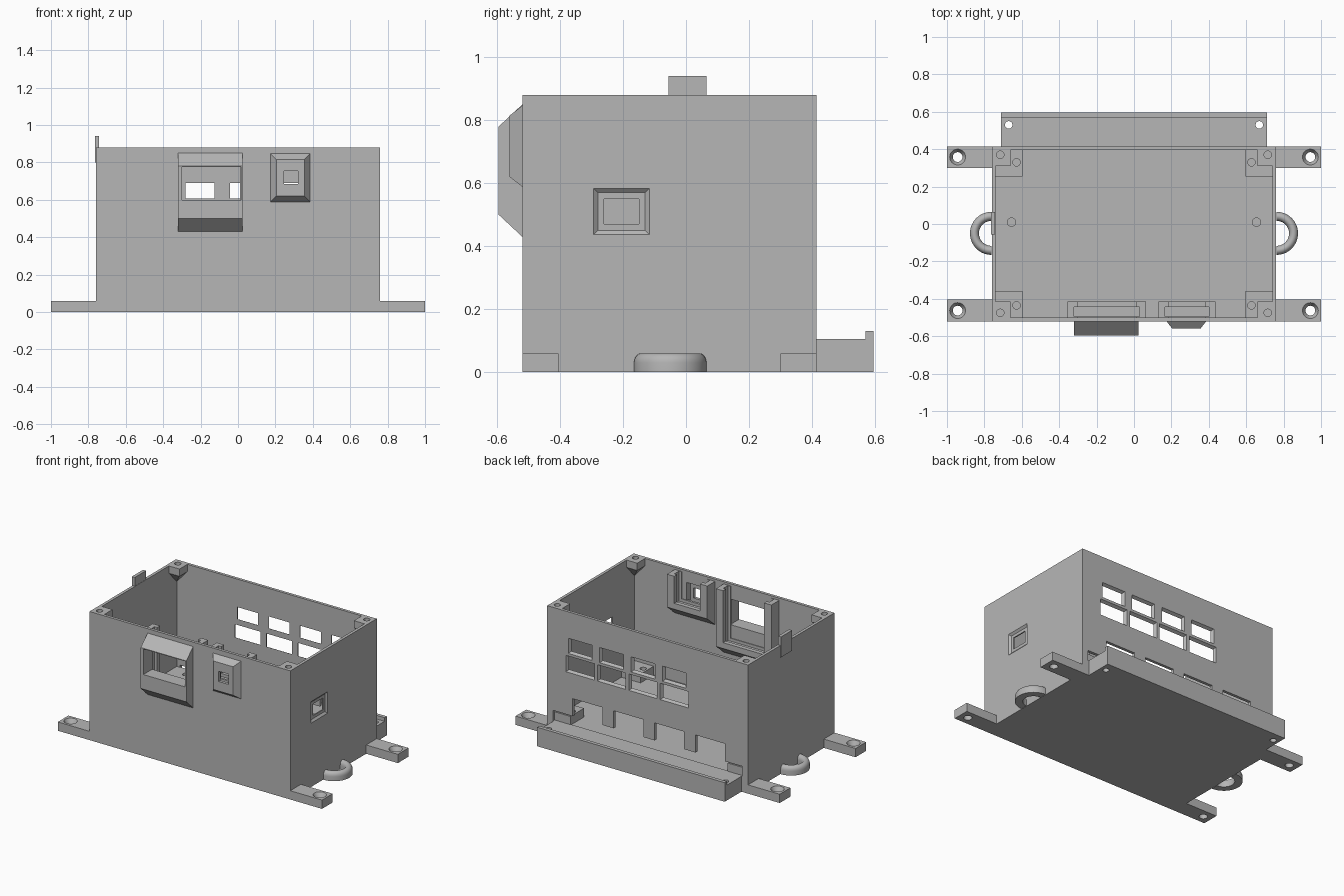
import bpy, bmesh, math
from mathutils import Vector, Matrix

cube = bpy.data.objects.get("Cube")
if cube:
    bpy.data.objects.remove(cube, do_unlink=True)

grey = bpy.data.materials.new("plain_grey")
grey.use_nodes = True
grey.diffuse_color = (0.47, 0.47, 0.47, 1)
grey.node_tree.nodes["Principled BSDF"].inputs["Base Color"].default_value = grey.diffuse_color


def make(name, bm):
    bmesh.ops.recalc_face_normals(bm, faces=bm.faces)
    me = bpy.data.meshes.new(name)
    bm.to_mesh(me)
    bm.free()
    me.materials.append(grey)
    ob = bpy.data.objects.new(name, me)
    bpy.context.collection.objects.link(ob)
    return ob


def hull(name, points):
    bm = bmesh.new()
    for p in points:
        bm.verts.new(p)
    bmesh.ops.convex_hull(bm, input=bm.verts)
    bmesh.ops.dissolve_limit(bm, angle_limit=0.01, verts=bm.verts, edges=bm.edges)
    return make(name, bm)


def box(name, x, y, z):
    return hull(name, [(a, b, c) for a in x for b in y for c in z])


def grow(r, d):
    return (r[0] - d, r[1] + d)


def frustum_y(name, x, z, y0, y1, inset):
    """Block from y0 to y1 whose far end is inset on all four sides."""
    return hull(name, [(a, y0, c) for a in x for c in z] +
                [(a, y1, c) for a in grow(x, -inset) for c in grow(z, -inset)])


def cone(name, x, y, z0, z1, r0, r1):
    bm = bmesh.new()
    bmesh.ops.create_cone(bm, cap_ends=True, segments=32, radius1=r0, radius2=r1, depth=z1 - z0,
                          matrix=Matrix.Translation((x, y, (z0 + z1) / 2)))
    return make(name, bm)


def boolean(ob, other, operation="DIFFERENCE"):
    mod = ob.modifiers.new("boolean", "BOOLEAN")
    mod.operation, mod.solver, mod.object = operation, "EXACT", other
    dg = bpy.context.evaluated_depsgraph_get()
    dg.update()
    ob.data = bpy.data.meshes.new_from_object(ob.evaluated_get(dg))
    ob.modifiers.clear()
    bpy.data.objects.remove(other, do_unlink=True)


# Open box with thick floor
W, FRONT, BACK, TOP, FLOOR, T = 0.76, -0.52, 0.415, 0.88, 0.10, 0.02
body = box("body", (-W, W), (FRONT, BACK), (0, TOP))
boolean(body, box("cavity", (T - W, W - T), (FRONT + T, BACK - T), (FLOOR, 1)))

# Front hoods joined to the wall
bezel = [(-0.51, 0.43), (-0.52, 0.43), (-0.595, 0.5), (-0.595, 0.78), (-0.52, 0.85), (-0.51, 0.85)]
boolean(body, hull("large_hood", [(x, y, z) for x in (-0.32, 0.025) for y, z in bezel]), "UNION")
boolean(body, frustum_y("small_hood", (0.17, 0.39), (0.585, 0.85), -0.515, -0.56, 0.035), "UNION")
boolean(body, box("large_opening", (-0.30, 0.015), (-0.7, -0.4), (0.60, 0.775)))
boolean(body, box("small_opening", (0.245, 0.32), (-0.7, -0.4), (0.685, 0.755)))
boolean(body, box("small_pocket", (0.22, 0.345), (-0.54, -0.4), (0.635, 0.8)))

# Recessed socket in the left wall
sy, sz = (-0.295, -0.115), (0.435, 0.585)
boolean(body, hull("socket", [(0.77, y, z) for y in grow(sy, 0.01) for z in grow(sz, 0.01)] +
                   [(0.748, y, z) for y in grow(sy, -0.015) for z in grow(sz, -0.015)]))
boolean(body, box("socket_hole", (0.7, 0.8), (-0.26, -0.15), (0.47, 0.55)))

# Two rows of flared back windows, then a notched slit above the tray
for i in range(4):
    cx = -0.203 + 0.238 * i
    for half, z in ((0.09, (0.595, 0.70)), (0.108, (0.465, 0.578))):
        boolean(body, frustum_y("window", (cx - half, cx + half), z, BACK + 0.001, BACK - 0.021, 0.012))
    nx = -0.475 + 0.31 * i
    boolean(body, box("notch", (nx - 0.112, nx + 0.112), (0.38, 0.43), (0.15, 0.295)))
boolean(body, box("slit", (-0.715, 0.715), (0.385, 0.43), (0.104, 0.175)))

# Rear tray with lip and two holes
tray = hull("tray", [(x, y, z) for x in (-0.71, 0.71) for y in (BACK - 0.005, 0.595) for z in (0, 0.105)])
boolean(tray, box("lip", (-0.71, 0.71), (0.57, 0.595), (0.05, 0.13)), "UNION")
for x in (-0.67, 0.67):
    boolean(tray, cone("tray_hole", x, 0.53, -0.1, 0.2, 0.02, 0.02))

# Small tab on the rim
box("rim_tab", (-0.765, -0.742), (-0.055, 0.065), (0.8, 0.94))

for s, side in ((1, "left"), (-1, "right")):
    for back, end in ((False, "front"), (True, "back")):
        edge, d = (BACK, -1) if back else (FRONT, 1)

        # Mounting foot with countersunk hole
        foot = box(f"{side}_{end}_foot", (s * (W - 0.01), s), (edge, edge + d * 0.115), (0, 0.06))
        hy = edge + d * 0.057
        boolean(foot, cone("bolt_hole", s * 0.943, hy, -0.1, 0.2, 0.026, 0.026))
        boolean(foot, cone("countersink", s * 0.943, hy, 0.03, 0.065, 0.026, 0.045))

        # Screw boss under the rim, tapering into the corner
        ix, iy = s * (W - 0.01), edge + d * 0.01
        ox, oy = s * 0.66, edge + d * 0.105
        boss = hull(f"{side}_{end}_screw_boss",
                    [(x, y, z) for x in (ix, ox) for y in (iy, oy) for z in (0.83, TOP)] + [(ix, iy, 0.73)])
        boolean(boss, cone("screw_hole", s * 0.715, edge + d * 0.045, 0.79, 0.95, 0.02, 0.02))

        # Board standoff on the floor
        stand = box(f"{side}_{end}_standoff", (s * 0.595, s * 0.745), (edge + d * 0.015, edge + d * 0.162),
                    (FLOOR - 0.01, 0.16))
        boolean(stand, cone("peg_hole", s * 0.628, edge + d * 0.085, 0.12, 0.2, 0.02, 0.02))

    cone(f"{side}_floor_peg", s * 0.655, 0.01, FLOOR - 0.01, 0.14, 0.025, 0.025)

    # Half-ring strap loop with domed top and flat underside
    section = [(0.067, 0), (0.067, 0.03)]
    section += [(0.091 - 0.024 * math.cos(a * math.pi / 10), 0.03 + 0.03 * math.sin(a * math.pi / 10))
                for a in range(1, 10)]
    section += [(0.115, 0.03), (0.115, 0)]
    bm = bmesh.new()
    rows = []
    for i in range(33):
        a = math.pi * (i / 32 - 0.5)
        rows.append([bm.verts.new((s * (0.762 + r * math.cos(a)), -0.05 + r * math.sin(a), z))
                     for r, z in section])
    n = len(section)
    for a, b in zip(rows, rows[1:]):
        for j in range(n):
            bm.faces.new((a[j], a[(j + 1) % n], b[(j + 1) % n], b[j]))
    bm.faces.new(rows[0])
    bm.faces.new(rows[-1])
    loop = make(f"{side}_strap_loop", bm)
    bpy.ops.object.select_all(action="DESELECT")
    loop.select_set(True)
    bpy.context.view_layer.objects.active = loop
    bpy.ops.object.shade_smooth_by_angle(angle=math.radians(35))

# Slide-in holders behind the front openings, with sloped undersides
for name, x0, x1, z0 in (("large_holder", -0.355, 0.065, 0.45), ("small_holder", 0.13, 0.435, 0.62)):
    holder = hull(name, [(x, y, z) for x in (x0, x1)
                         for y, z in ((-0.51, z0 - 0.06), (-0.415, z0 + 0.02), (-0.415, 0.865), (-0.51, 0.865))])
    boolean(holder, box("gap", (x0 + 0.055, x1 - 0.055), (-0.6, -0.3), (z0 + 0.06, 1)))
    boolean(holder, box("groove", (x0 + 0.035, x1 - 0.035), (-0.495, -0.445), (z0 + 0.04, 1)))
